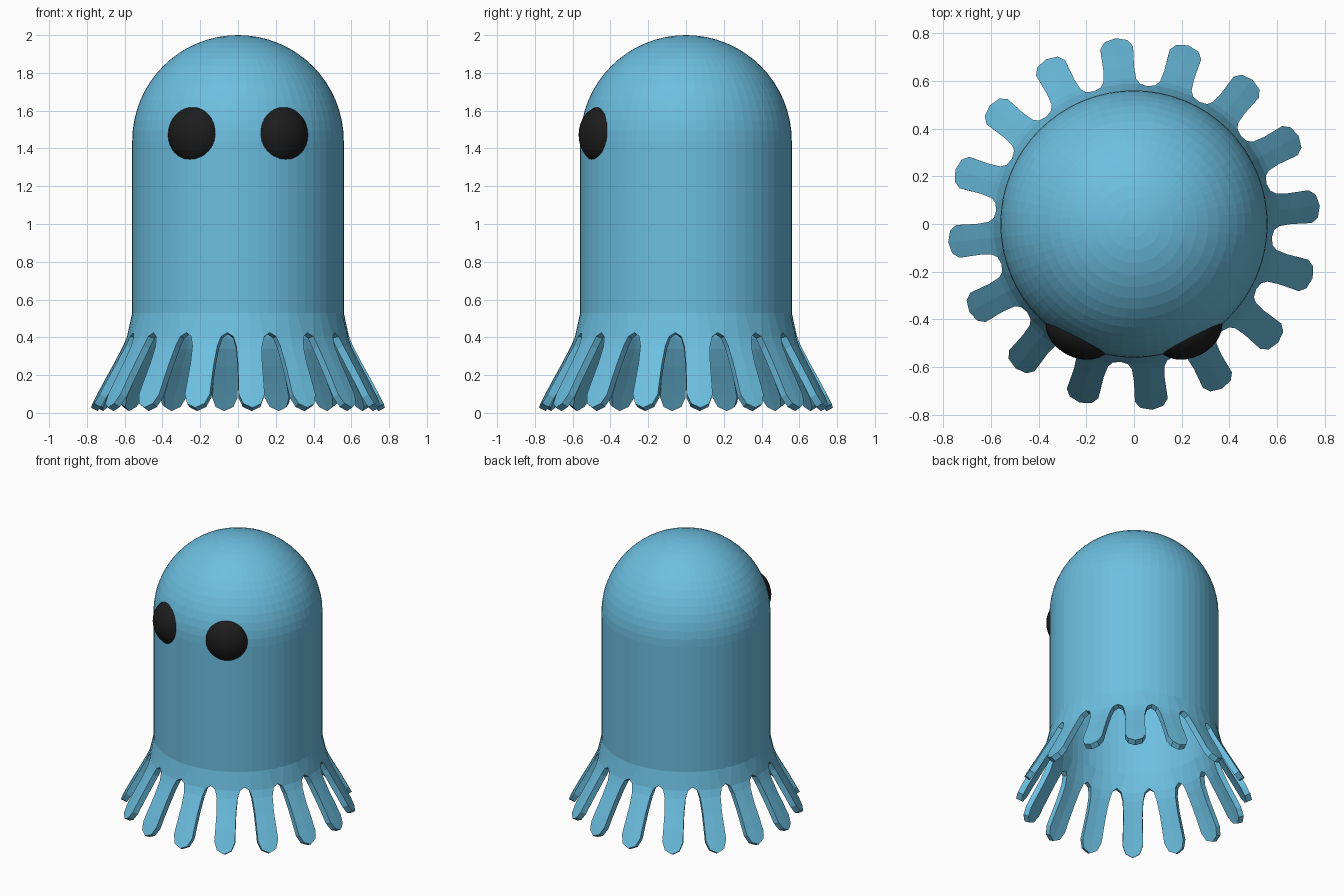
import bpy, bmesh
from math import sin, cos, pi, radians

if "Cube" in bpy.data.objects:
    bpy.data.objects.remove(bpy.data.objects["Cube"])

N = 16                    # tentacles
STEP = 2 * pi / N
R, ZC = 0.56, 1.44        # body radius, dome centre height


def material(name, color):
    m = bpy.data.materials.new(name)
    m.diffuse_color = (*color, 1)
    m.use_nodes = True
    m.node_tree.nodes["Principled BSDF"].inputs["Base Color"].default_value = m.diffuse_color
    return m


def polar(bm, r, a, z):
    return bm.verts.new((r * cos(a), r * sin(a), z))


blue = material("blue_skin", (0.15, 0.52, 0.75))
black = material("black_eye", (0.012, 0.012, 0.012))

# Body: dome and cylinder rings, four columns per tentacle
bm = bmesh.new()
profile = [(R * sin(t * pi / 32), ZC + R * cos(t * pi / 32)) for t in range(1, 17)]
profile += [(R, 1.0), (R, 0.53)]
rings = []
for r, z in profile:
    rings.append([polar(bm, r, STEP / 4 + (i - 1) * STEP / 4, z) for i in range(4 * N)])

# Skirt ring: left, middle, right of each tentacle, then the top of the gap
skirt = []
for k in range(N):
    c = STEP / 4 + k * STEP
    w = 0.083 / 0.588
    skirt += [polar(bm, 0.588, c - w, 0.405), polar(bm, 0.588, c, 0.405),
              polar(bm, 0.588, c + w, 0.405), polar(bm, 0.58, c + STEP / 2, 0.425)]
rings.append(skirt)

apex = bm.verts.new((0, 0, ZC + R))
M = 4 * N
for i in range(M):
    j = (i + 1) % M
    bm.faces.new((apex, rings[0][i], rings[0][j]))
    for a, b in zip(rings, rings[1:]):
        bm.faces.new((a[i], b[i], b[j], a[j]))

# Tentacles: (radius, height, half width), ending in a blunt tip
path = [(0.608, 0.355, 0.069), (0.655, 0.265, 0.065), (0.705, 0.175, 0.067),
        (0.745, 0.1, 0.069), (0.771, 0.05, 0.048)]
for k in range(N):
    c = STEP / 4 + k * STEP
    prev = skirt[4 * k:4 * k + 3]
    for n, (r, z, w) in enumerate(path):
        drop = 0.022 if n == len(path) - 1 else 0
        row = [polar(bm, r, c - w / r, z),
               polar(bm, r + drop * 0.5, c, z - drop),
               polar(bm, r, c + w / r, z)]
        for i in range(2):
            bm.faces.new((prev[i], row[i], row[i + 1], prev[i + 1]))
        prev = row

bmesh.ops.recalc_face_normals(bm, faces=bm.faces)
mesh = bpy.data.meshes.new("body")
bm.to_mesh(mesh)
bm.free()
mesh.materials.append(blue)
body = bpy.data.objects.new("body", mesh)
bpy.context.collection.objects.link(body)
shell = body.modifiers.new("shell", 'SOLIDIFY')
shell.thickness = 0.04
shell.offset = -1

# Eyes: flattened spheres set into the front of the dome
for side, name in ((-1, "left_eye"), (1, "right_eye")):
    a = radians(27) * side
    bpy.ops.mesh.primitive_uv_sphere_add(
        segments=32, ring_count=16, radius=1,
        location=(0.5 * sin(a), -0.5 * cos(a), 1.472), rotation=(0, 0, a))
    eye = bpy.context.object
    eye.name = name
    eye.scale = (0.15, 0.115, 0.152)
    eye.data.materials.append(black)
    bpy.ops.object.shade_smooth()
